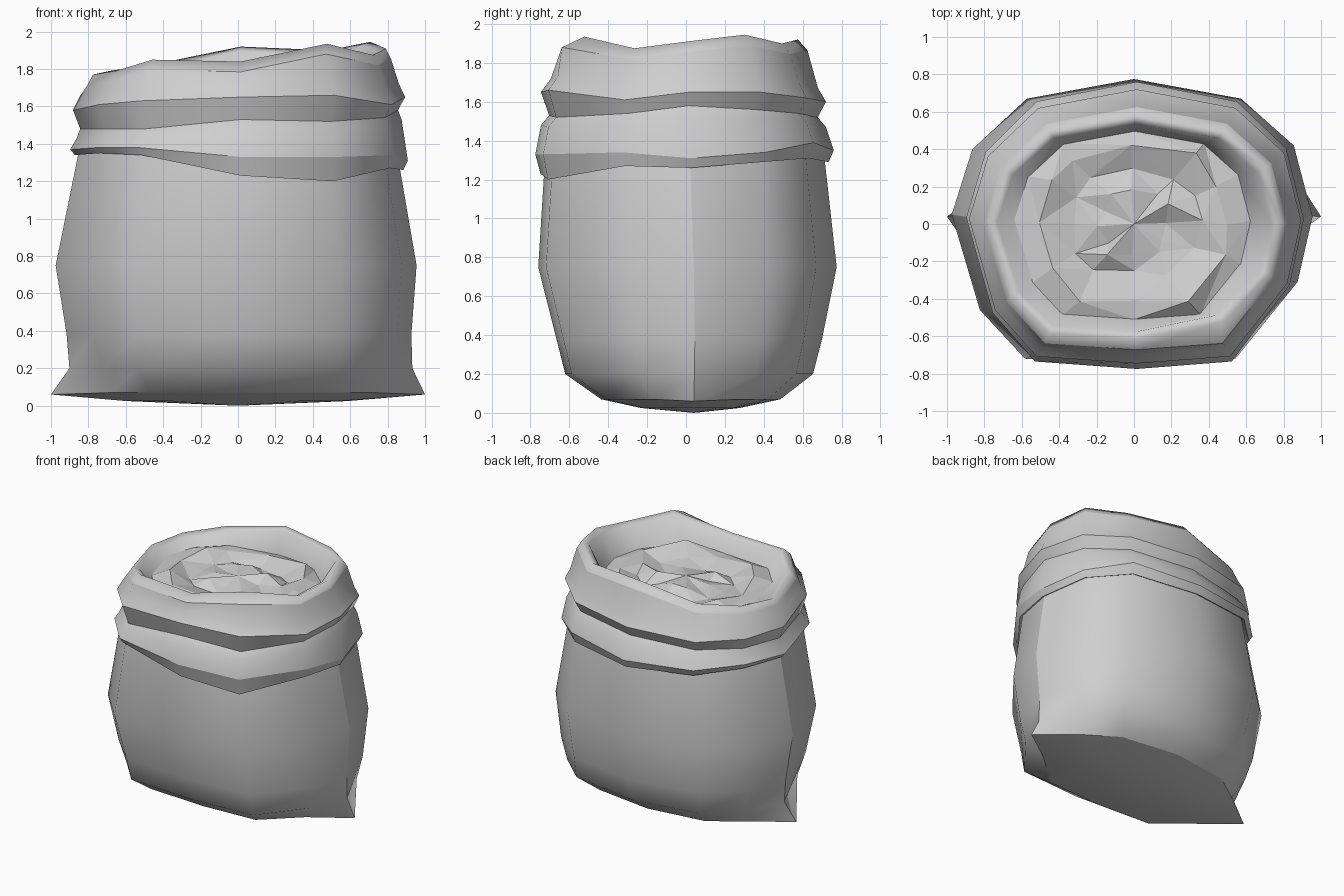
import bpy
import bmesh
import random
from mathutils import Vector

cube = bpy.data.objects.get("Cube")
if cube:
    bpy.data.objects.remove(cube, do_unlink=True)
random.seed(4)

cloth = bpy.data.materials.new("light_grey")
cloth.use_nodes = True
grey = (0.62, 0.62, 0.62, 1)
cloth.diffuse_color = grey
cloth.node_tree.nodes["Principled BSDF"].inputs["Base Color"].default_value = grey

# Plan outline of the sack, counter-clockwise from +x
OUTLINE = [(.95, .04), (.85, .42), (.57, .67), (0, .775), (-.57, .67), (-.86, .4),
           (-.97, .05), (-.82, -.46), (-.58, -.72), (0, -.76), (.54, -.72), (.87, -.31)]
N = len(OUTLINE)

# Wavy heights of the hem, folds and rim around that outline
HEM = [1.26, 1.29, 1.31, 1.29, 1.32, 1.35, 1.34, 1.35, 1.34, 1.23, 1.2, 1.27]
LOW_RIDGE = [1.31, 1.34, 1.39, 1.35, 1.37, 1.39, 1.37, 1.38, 1.38, 1.33, 1.33, 1.34]
CREASE = [1.58, 1.56, 1.54, 1.52, 1.5, 1.49, 1.48, 1.48, 1.48, 1.53, 1.52, 1.54]
HIGH_RIDGE = [1.65, 1.65, 1.62, 1.6, 1.58, 1.58, 1.58, 1.61, 1.63, 1.65, 1.66, 1.61]
RIM = [1.91, 1.945, 1.9, 1.92, 1.825, 1.79, 1.77, 1.79, 1.85, 1.84, 1.935, 1.875]


def ring(bm, heights, sx, sy, dx=0.0, dy=0.0, lift=0.0):
    """One loop of vertices: the outline scaled, shifted and set at the given heights."""
    if not isinstance(heights, list):
        heights = [heights] * N
    return [bm.verts.new((x * sx + dx, y * sy + dy, z + lift))
            for (x, y), z in zip(OUTLINE, heights)]


def bridge(bm, loops):
    for a, b in zip(loops, loops[1:]):
        for i in range(N):
            j = (i + 1) % N
            bm.faces.new((a[i], a[j], b[j], b[i]))


def fan(bm, loop, centre):
    hub = bm.verts.new(centre)
    for i in range(N):
        bm.faces.new((loop[i], loop[(i + 1) % N], hub))


def crease(bm, a, b):
    bm.edges.get((a, b)).smooth = False


def finish(bm, name):
    mesh = bpy.data.meshes.new(name)
    bm.to_mesh(mesh)
    bm.free()
    mesh.materials.append(cloth)
    bpy.context.collection.objects.link(bpy.data.objects.new(name, mesh))


# Sack: pillow bottom with two pulled corners, bulging body, rolled folds and rim
bm = bmesh.new()
underside = ring(bm, 0.025, 0.62, 0.33, dy=0.02)
base = ring(bm, 0.07, 0.82, 0.6, dy=0.02)
base[0].co = Vector((1, 0.04, 0.06))
base[6].co = Vector((-1, 0.04, 0.06))
body = [
    ring(bm, 0.2, 0.955, 0.83, dx=0.025, dy=0.01),
    ring(bm, 0.38, 0.96, 0.89, dx=0.015, dy=0.01),
    ring(bm, 0.75, 1.005, 1.0),
    ring(bm, HEM, 0.895, 0.94, dx=0.015, dy=-0.015, lift=0.01),
]
# Pinch the cloth either side of each pulled corner
for i in (1, 5, 7, 11):
    body[0][i].co.x *= 0.95
hem = ring(bm, HEM, 0.915, 0.965, dx=0.015, dy=-0.015)
low_ridge = ring(bm, LOW_RIDGE, 0.94, 1.0, dx=0.015, dy=-0.015)
fold_gap = ring(bm, CREASE, 0.885, 0.9, dx=0.015, dy=-0.02)
high_ridge = ring(bm, HIGH_RIDGE, 0.925, 0.955, dx=0.015, dy=-0.02)
rim_edge = ring(bm, RIM, 0.845, 0.845, dx=0.015, dy=-0.03, lift=-0.055)
rim_crest = ring(bm, RIM, 0.815, 0.775, dx=0.015, dy=-0.025)
rim_inside = ring(bm, RIM, 0.765, 0.725, dx=0.01, dy=-0.025, lift=-0.025)
# The front left peak of the rim leans inward
for loop in (rim_crest, rim_inside):
    loop[10].co += Vector((0.02, 0.06, 0))
bridge(bm, [
    underside, base, *body, hem, low_ridge,
    ring(bm, CREASE, 0.905, 0.955, dx=0.015, dy=-0.02, lift=-0.05),
    fold_gap, high_ridge,
    ring(bm, HIGH_RIDGE, 0.89, 0.895, dx=0.015, dy=-0.015, lift=0.07),
    rim_edge, rim_crest, rim_inside,
    ring(bm, 1.71, 0.65, 0.65, dy=-0.01),
])
fan(bm, underside[::-1], (0, 0.04, 0))
bmesh.ops.recalc_face_normals(bm, faces=bm.faces[:])
for f in bm.faces:
    f.smooth = True

# Hard fold lines around the sack, and side seams up the body
for loop in (base, body[-1], hem, low_ridge, fold_gap, high_ridge, rim_edge):
    for i in range(N):
        crease(bm, loop[i], loop[(i + 1) % N])
for a, b in zip([base] + body, body):
    for side in (0, 6):
        crease(bm, a[side], b[side])
finish(bm, "sack")

# Contents: a lumpy faceted heap with a hollow ring around its middle
bm = bmesh.new()
heap = [ring(bm, 1.715, 0.66, 0.66, dy=-0.01)]
for scale, height in ((0.54, 1.75), (0.36, 1.71), (0.2, 1.73)):
    loop = ring(bm, height, scale, scale)
    for v in loop:
        v.co += Vector((random.uniform(-.03, .03), random.uniform(-.03, .03),
                        random.uniform(-.035, .035) + 0.03 * v.co.x))
    heap.append(loop)
bridge(bm, heap)
fan(bm, heap[-1], (0, 0, 1.74))
bmesh.ops.triangulate(bm, faces=bm.faces[:])
finish(bm, "contents")
